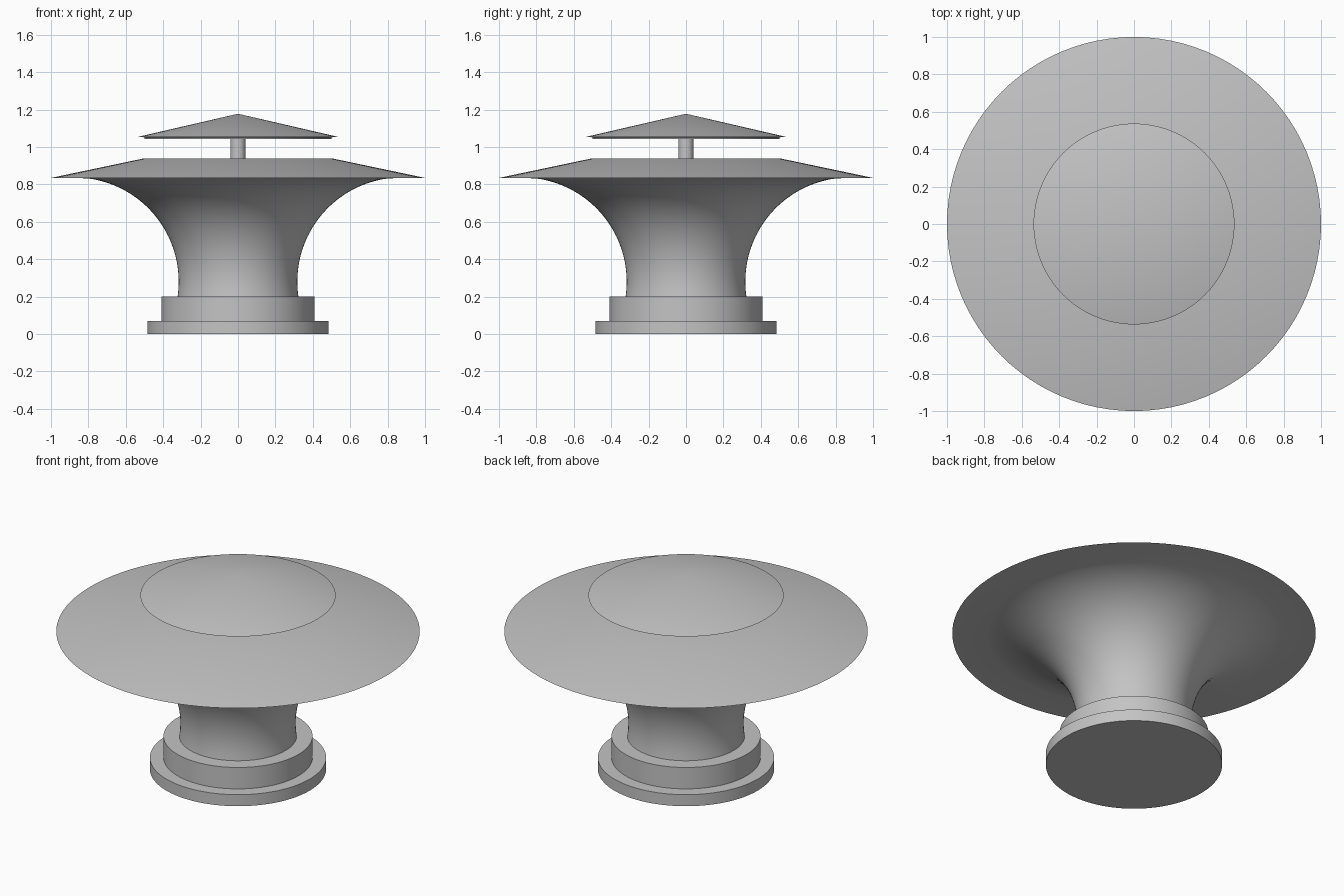
import bpy, bmesh, math

if "Cube" in bpy.data.objects:
    bpy.data.objects.remove(bpy.data.objects["Cube"])

grey = bpy.data.materials.new("light_grey_metal")
grey.diffuse_color = (0.55, 0.55, 0.55, 1)
grey.use_nodes = True
grey.node_tree.nodes["Principled BSDF"].inputs["Base Color"].default_value = grey.diffuse_color
SEGMENTS = 96


def lathe(name, profile):
    """Revolve an (r, z) profile, listed bottom to top, around the z axis."""
    bm = bmesh.new()
    verts = [bm.verts.new((r, 0, z)) for r, z in profile]
    edges = [bm.edges.new(pair) for pair in zip(verts, verts[1:])]
    bmesh.ops.spin(bm, geom=verts + edges, cent=(0, 0, 0), axis=(0, 0, 1),
                   angle=math.tau, steps=SEGMENTS, use_duplicate=False)
    bmesh.ops.remove_doubles(bm, verts=bm.verts, dist=1e-5)
    bmesh.ops.recalc_face_normals(bm, faces=bm.faces)
    mesh = bpy.data.meshes.new(name)
    bm.to_mesh(mesh)
    bm.free()
    mesh.materials.append(grey)
    obj = bpy.data.objects.new(name, mesh)
    bpy.context.collection.objects.link(obj)
    bpy.ops.object.select_all(action='DESELECT')
    obj.select_set(True)
    bpy.context.view_layer.objects.active = obj
    bpy.ops.object.shade_smooth_by_angle(angle=math.radians(30))
    return obj


# Stepped base: wide foot and narrower collar
lathe("base", [(0, 0), (0.485, 0), (0.485, 0.07), (0.41, 0.07), (0.41, 0.2), (0, 0.2)])

# Flared body: circular arc sweeping out to the rim, then a sloped top
cx, cz, radius = 0.874, 0.28, 0.557
start, end = math.radians(188.3), math.radians(97)
arc = []
for i in range(25):
    a = start + (end - start) * i / 24
    arc.append((cx + radius * math.cos(a), cz + radius * math.sin(a)))
lathe("flared_body", [(0, 0.2)] + arc + [(1.0, 0.835), (0.5, 0.94), (0, 0.94)])

# Thin post holding up the cap
lathe("post", [(0, 0.94), (0.04, 0.94), (0.04, 1.045), (0, 1.045)])

# Conical cap with a small lip under its edge
lathe("cap", [(0, 1.043), (0.5, 1.043), (0.5, 1.052), (0.537, 1.054), (0, 1.178)])
